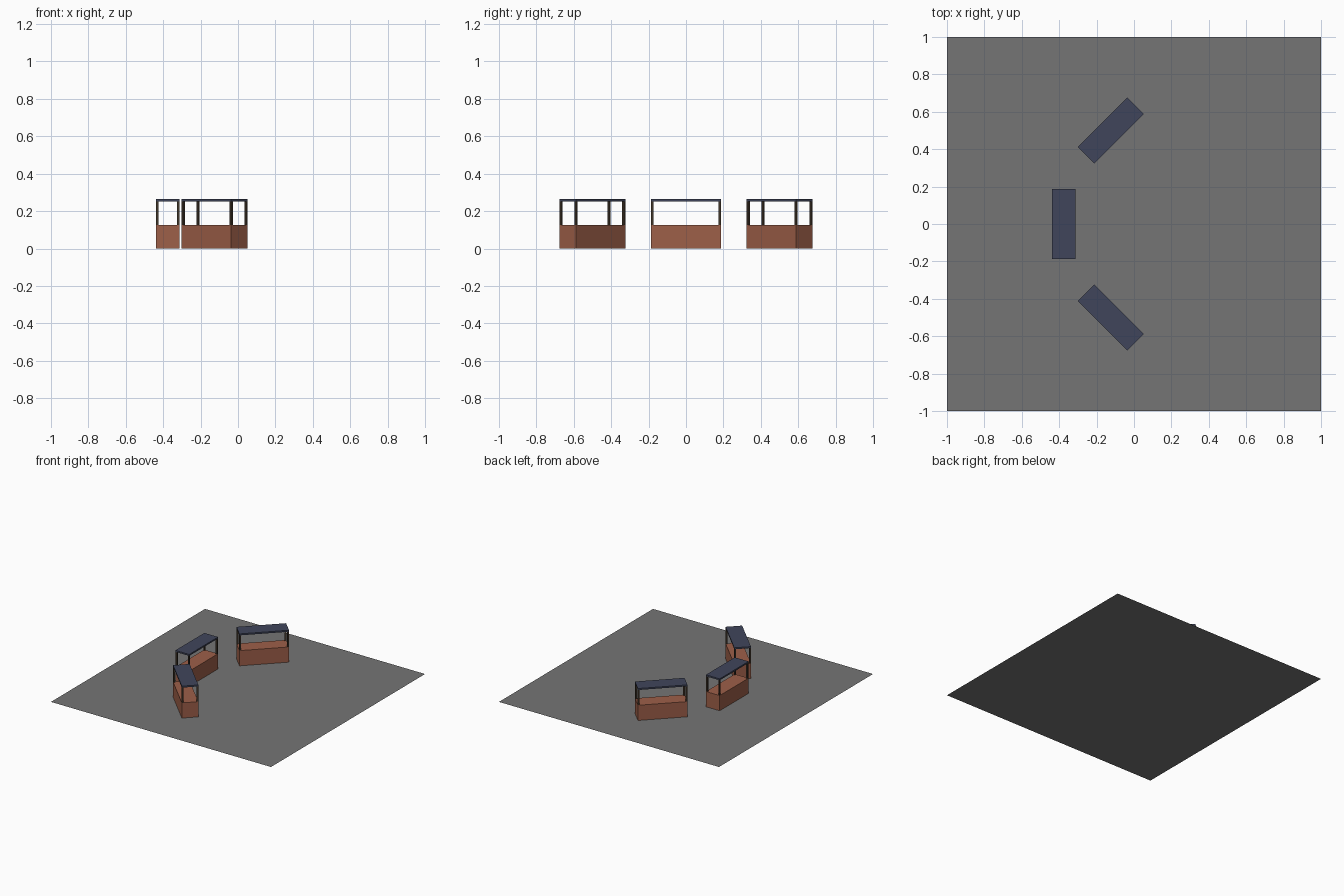
import bpy
import math
from mathutils import Matrix

if "Cube" in bpy.data.objects:
    bpy.data.objects.remove(bpy.data.objects["Cube"])

W, L, H, T = 0.125, 0.375, 0.125, 0.0125  # stall width, length, counter height, post/roof thickness
LIFT = 0.001  # keeps counter undersides off the pavement


def material(name, rgb):
    m = bpy.data.materials.new(name)
    m.diffuse_color = (*rgb, 1)
    m.use_nodes = True
    m.node_tree.nodes["Principled BSDF"].inputs["Base Color"].default_value = m.diffuse_color
    return m


brick = material("terracotta", (0.34, 0.115, 0.066))
wood = material("dark_wood", (0.055, 0.038, 0.023))
cloth = material("navy_roof", (0.051, 0.06, 0.105))
stone = material("grey_pavement", (0.178, 0.178, 0.178))


def box(name, size, loc, frame, mat):
    """Box sized in its own mesh, placed inside the stall frame."""
    bpy.ops.mesh.primitive_cube_add(size=1)
    ob = bpy.context.object
    ob.name = name
    ob.data.transform(Matrix.Diagonal((*size, 1)))
    ob.matrix_world = frame @ Matrix.Translation(loc)
    ob.data.materials.append(mat)


def stall(name, x, y, angle):
    frame = Matrix.Translation((x, y, LIFT)) @ Matrix.Rotation(math.radians(angle), 4, 'Z')
    # solid counter
    box(name + "_counter", (W, L, H), (0, 0, H / 2), frame, brick)
    # four corner posts
    for sx in (-1, 1):
        for sy in (-1, 1):
            box(name + "_post", (T, T, H),
                (sx * (W - T) / 2, sy * (L - T) / 2, H * 1.5), frame, wood)
    # flat roof
    box(name + "_roof", (W, L, T), (0, 0, 2 * H + T / 2), frame, cloth)


# flat square pavement
bpy.ops.mesh.primitive_plane_add(size=2)
pavement = bpy.context.object
pavement.name = "pavement"
pavement.data.materials.append(stone)

# three market stalls in an arc
stall("middle_stall", -0.375, 0, 0)
stall("back_stall", -0.125, 0.5, -45)
stall("front_stall", -0.125, -0.5, 45)
